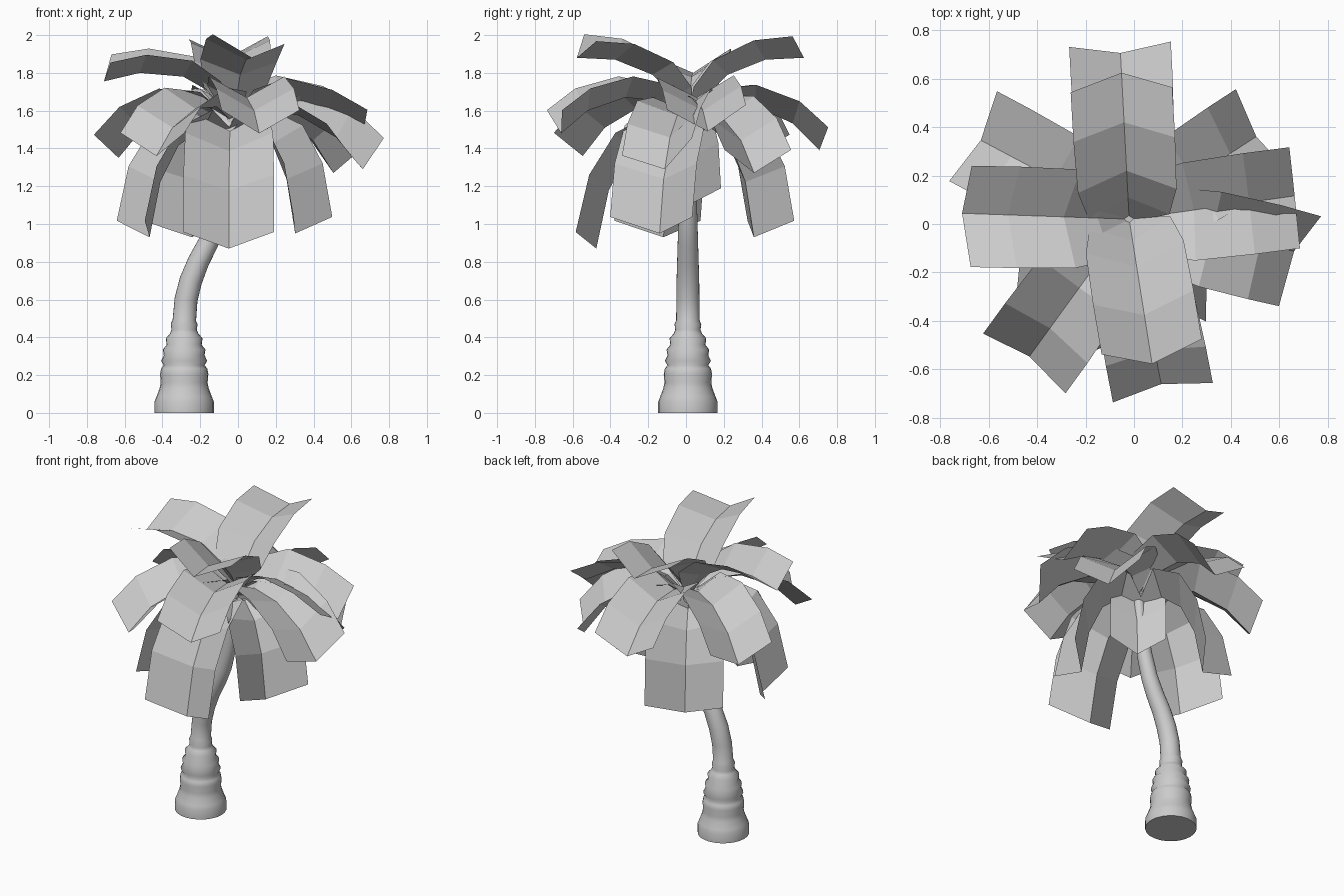
import bpy, bmesh, math
from mathutils import Vector

if "Cube" in bpy.data.objects:
    bpy.data.objects.remove(bpy.data.objects["Cube"])


def make_object(name, bm):
    bmesh.ops.recalc_face_normals(bm, faces=bm.faces)
    me = bpy.data.meshes.new(name)
    bm.to_mesh(me)
    bm.free()
    ob = bpy.data.objects.new(name, me)
    bpy.context.collection.objects.link(ob)
    return ob


# Trunk: rings (centre x, z, radius) swept up a bent path
rings = [(-.285, 0, .157), (-.285, .06, .157), (-.285, .085, .147), (-.285, .13, .13),
         (-.285, .16, .124), (-.285, .205, .128), (-.285, .235, .122), (-.285, .252, .108),
         (-.285, .275, .122), (-.285, .305, .108), (-.285, .335, .113), (-.285, .36, .093),
         (-.285, .395, .097), (-.285, .42, .075), (-.285, .44, .067), (-.285, .47, .071),
         (-.284, .49, .062), (-.275, .60, .061), (-.25, .70, .06), (-.21, .80, .057),
         (-.158, .90, .054), (-.115, 1.0, .051), (-.075, 1.15, .047), (-.045, 1.32, .043),
         (-.025, 1.58, .03)]
SIDES = 24
bm = bmesh.new()
loops = []
for i, (cx, cz, r) in enumerate(rings):
    a, b = rings[max(i - 1, 0)], rings[min(i + 1, len(rings) - 1)]
    tilt = math.atan2(b[0] - a[0], b[1] - a[1])
    loop = []
    for k in range(SIDES):
        t = 2 * math.pi * k / SIDES
        u = r * math.cos(t)
        loop.append(bm.verts.new((cx + u * math.cos(tilt), .01 + r * math.sin(t),
                                  cz - u * math.sin(tilt))))
    loops.append(loop)
for a, b in zip(loops, loops[1:]):
    for k in range(SIDES):
        n = (k + 1) % SIDES
        bm.faces.new((a[k], a[n], b[n], b[k]))
bm.faces.new(loops[0])
bm.faces.new(loops[-1])
trunk = make_object("trunk", bm)
bpy.context.view_layer.objects.active = trunk
trunk.select_set(True)
bpy.ops.object.shade_smooth_by_angle(angle=math.radians(85))
trunk.select_set(False)


# Frond: V-folded strip following a midrib profile of (reach, height),
# its side edges swept back a little toward the tip
def frond(name, azimuth, profile, width=.21, fold=.11, reach=1, dz=0, roll=0,
          centre=(-.02, .02), sweep=.065):
    az = math.radians(azimuth)
    out = Vector((math.cos(az), math.sin(az), 0))
    side = Vector((-math.sin(az), math.cos(az), 0))
    up = Vector((0, 0, 1))
    widths = (.12, .8, .97, 1, 1)
    last = len(profile) - 1
    bm = bmesh.new()
    rows = []
    for i, (r, z) in enumerate(profile):
        a, b = profile[max(i - 1, 0)], profile[min(i + 1, last)]
        d = Vector((b[0] - a[0], b[1] - a[1])).normalized()
        normal = up * d.x - out * d.y
        along = out * d.x + up * d.y
        mid = Vector((*centre, 0)) + out * r * reach + up * (z + dz * i / last)
        w = widths[i]
        ang = math.radians(roll) * i / last
        s = side * math.cos(ang) + normal * math.sin(ang)
        n = normal * math.cos(ang) - side * math.sin(ang)
        lift = n * fold * w - along * sweep * i / last
        rows.append([bm.verts.new(p) for p in (mid + s * width * w + lift, mid,
                                               mid - s * width * w + lift)])
    for a, b in zip(rows, rows[1:]):
        for k in range(2):
            bm.faces.new((a[k], a[k + 1], b[k + 1], b[k]))
    return make_object(name, bm)


raised = [(0, 1.56), (.09, 1.68), (.2, 1.79), (.4, 1.87), (.605, 1.88)]
level = [(0, 1.56), (.13, 1.70), (.27, 1.78), (.5, 1.80), (.69, 1.755)]
lower_level = [(0, 1.54), (.13, 1.64), (.27, 1.67), (.5, 1.60), (.69, 1.49)]
arched = [(0, 1.53), (.15, 1.62), (.34, 1.61), (.54, 1.51), (.68, 1.36)]
hanging = [(0, 1.48), (.15, 1.50), (.29, 1.40), (.39, 1.20), (.45, .90)]

# Upper fronds
frond("upper_frond_back", 93, raised, roll=-2)
frond("upper_frond_front", -81, raised, roll=-5)
frond("upper_frond_left", 178, level, roll=-6)
frond("upper_frond_right", 8, lower_level, roll=4)

# Middle fronds
for i, (az, reach, dz, roll) in enumerate([(-79, 1.02, .12, 0), (-11, 1.02, -.07, 19),
                                           (33, .92, -.09, 0), (93, 1.01, .03, 0),
                                           (152, 1.02, -.01, 0), (234, 1.03, 0, 0)]):
    frond(f"middle_frond_{i + 1}", az, arched, reach=reach, dz=dz, roll=roll)

# Hanging fronds
for i, (az, reach, dz) in enumerate([(-91, 1.1, -.03), (-25, .84, .05), (121, .88, .03),
                                     (198, 1.0, .03)]):
    frond(f"hanging_frond_{i + 1}", az, hanging, width=.24, fold=.12, reach=reach, dz=dz,
          centre=(-.04, .02))
frond("short_hanging_frond", 55, hanging, width=.17, fold=.08, reach=.2, dz=.21,
      centre=(-.05, -.04))
